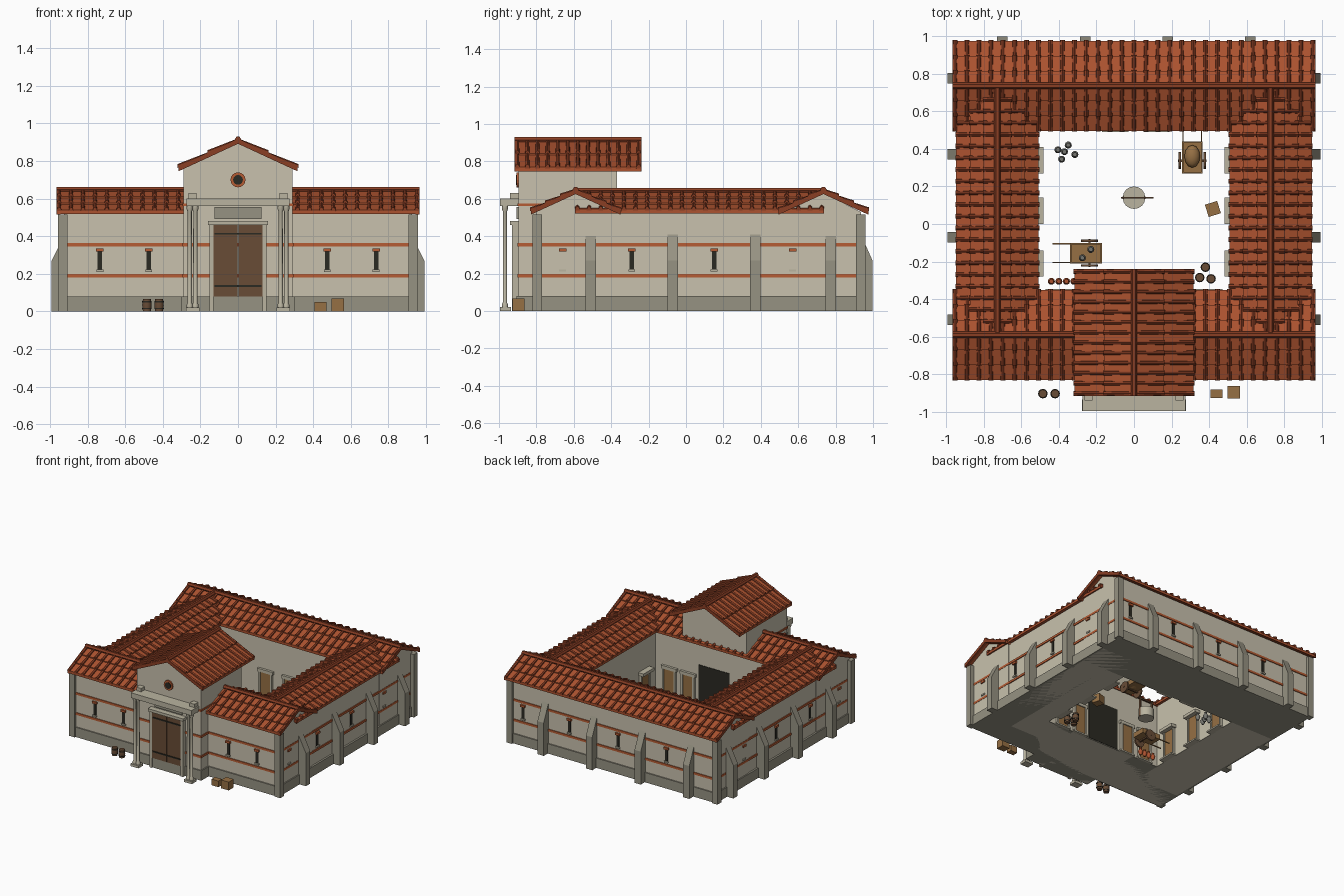
import bpy, bmesh, math
from mathutils import Vector, Matrix

if "Cube" in bpy.data.objects:
    bpy.data.objects.remove(bpy.data.objects["Cube"])


def material(name, r, g, b):
    m = bpy.data.materials.new(name)
    lin = [((c / 255 + 0.055) / 1.055) ** 2.4 for c in (r, g, b)]
    m.diffuse_color = (*lin, 1)
    m.use_nodes = True
    m.node_tree.nodes["Principled BSDF"].inputs["Base Color"].default_value = m.diffuse_color
    return m


PLASTER = material("plaster", 200, 193, 173)
STONE = material("stone", 150, 146, 130)
PALE = material("pale_stone", 186, 180, 160)
TILE = material("roof_tile", 172, 82, 47)
TILE_DARK = material("dark_tile", 138, 62, 36)
BAND = material("red_band", 182, 92, 52)
WOOD = material("wood", 150, 112, 68)
GATE_WOOD = material("dark_wood", 104, 76, 54)
DARK = material("shadow_black", 42, 41, 34)
POT = material("grey_pot", 118, 118, 112)


def loft(bm, rings, cap=True):
    rows = [[bm.verts.new(p) for p in r] for r in rings]
    n = len(rows[0])
    for a, b in zip(rows, rows[1:]):
        for i in range(n):
            bm.faces.new((a[i], a[(i + 1) % n], b[(i + 1) % n], b[i]))
    if cap:
        bm.faces.new(rows[0][::-1])
        bm.faces.new(rows[-1])


def box(bm, x0, x1, y0, y1, z0, z1):
    loft(bm, [[(x0, y0, z), (x1, y0, z), (x1, y1, z), (x0, y1, z)] for z in (z0, z1)])


def prism(bm, axis, profile, a, b):
    # profile lies across the axis, as (other horizontal, z)
    put = (lambda u, v, z: (u, v, z)) if axis == "x" else (lambda u, v, z: (v, u, z))
    loft(bm, [[put(u, v, z) for v, z in profile] for u in (a, b)])


def lathe(bm, x, y, profile, n=12):
    loft(bm, [[(x + r * math.cos(6.28319 * i / n), y + r * math.sin(6.28319 * i / n), z)
               for i in range(n)] for r, z in profile])


def disc(bm, axis, x, y, z, r, depth, n=14):
    rings = []
    for d in (-depth / 2, depth / 2):
        ring = []
        for i in range(n):
            c, s = r * math.cos(6.28319 * i / n), r * math.sin(6.28319 * i / n)
            ring.append((x + d, y + c, z + s) if axis == "x" else (x + c, y + d, z + s))
        rings.append(ring)
    loft(bm, rings)


def finish(name, bm, mat, smooth=False):
    bmesh.ops.recalc_face_normals(bm, faces=bm.faces[:])
    me = bpy.data.meshes.new(name)
    bm.to_mesh(me)
    bm.free()
    me.materials.append(mat)
    ob = bpy.data.objects.new(name, me)
    bpy.context.collection.objects.link(ob)
    if smooth:
        me.shade_smooth()
        me.set_sharp_from_angle(angle=math.radians(40))
    return ob


def boxes(name, mat, *dims):
    bm = bmesh.new()
    for d in dims:
        box(bm, *d)
    return finish(name, bm, mat)


def roof(name, axis, c, half, a, b, ze, zr, rows=3, step=0.064):
    # stepped pan tiles, cover tiles running downhill, ridge and end trims
    put = (lambda u, v, z: (u, c + v, z)) if axis == "x" else (lambda u, v, z: (c + v, u, z))
    pans, covers = bmesh.new(), bmesh.new()
    n = round((b - a) / step)
    for s in (-1, 1):
        for r in range(rows):
            t0, t1 = r / rows, (r + 1) / rows
            v0, v1 = s * half * (1 - t0), s * half * (1 - t1)
            z0, z1 = ze + (zr - ze) * t0, ze + (zr - ze) * t1
            prism(pans, axis, [(c + v0, z0 - 0.018), (c + v0, z0 + 0.004), (c + v1, z1 - 0.004),
                               (c + v1, z1 - 0.018)], a, b)
            for i in range(n + 1):
                u = a + 0.01 + (b - a - 0.02) * i / n
                rings = []
                for v, z, w in ((v0 + s * 0.004, z0 + 0.004, 0.013), (v1, z1 - 0.006, 0.010)):
                    rings.append([put(u + w * k, v, z + h) for k, h in
                                  ((-1, -0.006), (-0.75, 0.009), (0, 0.015), (0.75, 0.009), (1, -0.006))])
                loft(covers, rings)
        # sloping boards at both gable ends
        for u0, u1 in ((a - 0.004, a + 0.016), (b - 0.016, b + 0.004)):
            prism(covers, axis, [(c + s * half, ze - 0.02), (c + s * half, ze + 0.008),
                                 (c, zr + 0.008), (c, zr - 0.02)], u0, u1)
    prism(covers, axis, [(c + 0.017 * math.cos(k * math.pi / 3), zr + 0.003 + 0.017 * math.sin(k * math.pi / 3))
                         for k in range(6)], a - 0.004, b + 0.004)
    finish(name + "_pans", pans, TILE)
    finish(name + "_covers", covers, TILE_DARK)


def house(c, w0, w1, ze, zr):
    return [(w0, 0), (w1, 0), (w1, ze), (c, zr), (w0, ze)]


# Four wings around the open courtyard, and the taller gatehouse
bm = bmesh.new()
prism(bm, "x", house(-0.59, -0.8, -0.365, 0.53, 0.63), -0.925, 0.925)
prism(bm, "x", house(0.735, 0.51, 0.935, 0.53, 0.63), -0.925, 0.925)
for s in (-1, 1):
    prism(bm, "y", house(s * 0.728, s * 0.53, s * 0.92, 0.525, 0.62), -0.6, 0.74)
prism(bm, "y", house(0, -0.29, 0.29, 0.76, 0.892), -0.895, -0.37)
finish("walls", bm, PLASTER)

roof("front_roof", "x", -0.59, 0.24, -0.962, 0.962, 0.535, 0.645)
roof("back_roof", "x", 0.735, 0.24, -0.962, 0.962, 0.535, 0.645)
for s, side in ((-1, "left"), (1, "right")):
    roof(side + "_roof", "y", s * 0.727, 0.22, -0.59, 0.735, 0.54, 0.64)
roof("gatehouse_roof", "y", 0, 0.318, -0.912, -0.243, 0.765, 0.912, rows=2, step=0.056)

# Plinth, corner pilasters and sloped buttresses
P = 0.08
boxes("plinth", STONE, (-0.935, 0.935, -0.81, -0.6, 0, P), (-0.935, 0.935, 0.7, 0.945, 0, P),
      (-0.935, -0.7, -0.7, 0.8, 0, P), (0.7, 0.935, -0.7, 0.8, 0, P),
      (-0.3, -0.13, -0.905, -0.79, 0, P), (0.13, 0.3, -0.905, -0.79, 0, P), (-0.14, 0.14, -0.92, -0.8, 0, P),
      (-0.925, 0.925, -0.8, -0.364, 0, 0.006), (-0.925, 0.925, 0.509, 0.93, 0, 0.006),
      (-0.92, -0.529, -0.6, 0.74, 0, 0.006), (0.529, 0.92, -0.6, 0.74, 0, 0.006))
boxes("corner_pilasters", STONE, *[(min(x, x - s * 0.05), max(x, x - s * 0.05), y, y + 0.05, 0, 0.515)
                                   for s in (-1, 1) for x in (s * 0.957,) for y in (-0.82, 0.91)])
bm = bmesh.new()
for s in (-1, 1):
    for y in (-0.51, -0.07, 0.37, 0.775):
        prism(bm, "y", [(s * 0.91, 0), (s * 0.992, 0), (s * 0.992, 0.27), (s * 0.92, 0.41), (s * 0.91, 0.41)],
              y - 0.028, y + 0.028)
for x in (-0.7, -0.26, 0.18, 0.62):
    prism(bm, "x", [(0.92, 0), (0.997, 0), (0.997, 0.27), (0.935, 0.41), (0.92, 0.41)], x - 0.028, x + 0.028)
finish("buttresses", bm, STONE)

# Painted bands around the outside
bands = []
for z0, z1 in ((0.18, 0.198), (0.345, 0.363)):
    bands += [(-0.928, 0.928, -0.806, -0.79, z0, z1), (-0.92, 0.92, 0.92, 0.941, z0, z1),
              (-0.296, 0.296, -0.901, -0.79, z0, z1)]
    bands += [(min(s * 0.9, s * 0.927), max(s * 0.9, s * 0.927), -0.79, 0.93, z0, z1) for s in (-1, 1)]
bands.append((-0.296, 0.296, -0.901, -0.7, 0.56, 0.575))
boxes("painted_bands", BAND, *bands)


# Slit windows with a tile cap and a stone sill
def outward(kind, p, w, d):
    if kind == "front":
        return (p - w, p + w, -0.8 - d, -0.79)
    if kind == "back":
        return (p - w, p + w, 0.92, 0.935 + d)
    return (0.91, 0.92 + d, p - w, p + w) if kind == "right" else (-0.92 - d, -0.91, p - w, p + w)


slots = [("front", s * x) for s in (-1, 1) for x in (0.735, 0.475)]
slots += [(k, y) for k in ("left", "right") for y in (-0.66, -0.29, 0.15, 0.57)]
slots += [("back", x) for x in (0.82, 0.4, -0.04, -0.48)]
boxes("window_slits", DARK, *[outward(k, p, 0.012, 0.004) + (0.22, 0.32) for k, p in slots])
boxes("window_caps", BAND, *[outward(k, p, 0.02, 0.015) + (0.318, 0.335) for k, p in slots])
boxes("window_sills", PALE, *[outward(k, p, 0.018, 0.012) + (0.21, 0.222) for k, p in slots])

# Main gate with iron straps, frame, tablet and round window
boxes("gate_leaves", GATE_WOOD, (-0.13, -0.002, -0.925, -0.89, 0.08, 0.46), (0.002, 0.13, -0.925, -0.89, 0.08, 0.46))
boxes("gate_straps", DARK, *[(-0.125, 0.125, -0.93, -0.92, z, z + 0.01) for z in (0.13, 0.408)])
boxes("gate_frame", PALE, (-0.152, -0.13, -0.93, -0.89, 0, 0.465), (0.13, 0.152, -0.93, -0.89, 0, 0.465),
      (-0.16, 0.16, -0.94, -0.89, 0.46, 0.482))
boxes("gate_tablet", STONE, (-0.125, 0.125, -0.905, -0.89, 0.492, 0.555))
for nm, r, d, m in (("round_window_rim", 0.04, 0.02, BAND), ("round_window", 0.026, 0.028, DARK)):
    bm = bmesh.new()
    disc(bm, "y", 0, -0.895, 0.7, r, d, 16)
    finish(nm, bm, m)
boxes("rear_passage", DARK, (-0.14, 0.14, -0.37, -0.361, 0.006, 0.35))

# Portico with paired columns
bm = bmesh.new()
for s in (-1, 1):
    for x in (0.227, 0.257):
        lathe(bm, s * x, -0.968, [(0.017, 0.02), (0.017, 0.035), (0.012, 0.045), (0.011, 0.53),
                                  (0.017, 0.545), (0.017, 0.56)], 10)
finish("portico_columns", bm, PALE, True)
dims = [(-0.275, 0.275, -0.995, -0.89, 0.56, 0.602)]
for s in (-1, 1):
    x = s * 0.242
    dims += [(x - 0.036, x + 0.036, -0.995, -0.935, 0, 0.02), (x - 0.022, x + 0.022, -0.94, -0.89, 0.602, 0.63)]
boxes("portico_beam_and_bases", PALE, *dims)

# Courtyard doors with stone surrounds
doors, frames = [], []


def add_door(place, depth):
    doors.append(place(-0.045, 0.045, 0.012) + (0.012, 0.24))
    frames.append(place(-0.07, 0.07, depth) + (0.24, 0.265))
    frames.append(place(-0.07, 0.07, depth) + (0, 0.012))
    for o in (-0.06, 0.045):
        frames.append(place(o, o + 0.015, 0.02) + (0.012, 0.24))


for y in (0.34, 0.07, -0.21):
    add_door(lambda a, b, d: (0.53 - d, 0.535, y + a, y + b), 0.047)
    add_door(lambda a, b, d: (-0.535, -0.53 + d, y + a, y + b), 0.047)
for x in (-0.4, -0.23, 0.23, 0.4):
    add_door(lambda a, b, d: (x + a, x + b, -0.37, -0.365 + d), 0.02)
for x in (-0.1, 0.12):
    add_door(lambda a, b, d: (x + a, x + b, 0.51 - d, 0.515), 0.02)
boxes("courtyard_doors", WOOD, *doors)
boxes("door_surrounds", PALE, *frames)

# Well with winch
bm = bmesh.new()
lathe(bm, 0, 0.14, [(0.06, 0), (0.06, 0.075)], 16)
finish("well", bm, PALE, True)
boxes("well_winch", GATE_WOOD, (-0.062, -0.052, 0.133, 0.147, 0, 0.17), (0.052, 0.062, 0.133, 0.147, 0, 0.17),
      (-0.068, 0.105, 0.135, 0.145, 0.15, 0.16))


# Two hand carts, one with pots and one with a sack
def cart(name, x, y, turn):
    move = Matrix.Translation((x, y, 0)) @ Matrix.Rotation(turn, 4, "Z")
    body = boxes(name + "_body", WOOD, (-0.085, 0.085, -0.055, 0.055, 0.05, 0.06),
                 (-0.085, 0.085, -0.055, -0.047, 0.06, 0.09), (-0.085, 0.085, 0.047, 0.055, 0.06, 0.09),
                 (-0.085, -0.077, -0.05, 0.05, 0.06, 0.09), (0.077, 0.085, -0.05, 0.05, 0.06, 0.09),
                 (-0.18, -0.08, -0.053, -0.046, 0.05, 0.057), (-0.18, -0.08, 0.046, 0.053, 0.05, 0.057))
    bm = bmesh.new()
    for w in (-0.066, 0.066):
        disc(bm, "y", 0.018, w, 0.045, 0.045, 0.012)
    box(bm, 0.012, 0.024, -0.075, 0.075, 0.04, 0.05)
    for ob in (body, finish(name + "_wheels", bm, GATE_WOOD)):
        ob.data.transform(move)


cart("pot_cart", -0.255, -0.155, 0)
cart("sack_cart", 0.31, 0.355, -math.pi / 2)
bm = bmesh.new()
bmesh.ops.create_uvsphere(bm, u_segments=12, v_segments=8, radius=1,
                          matrix=Matrix.Translation((0.31, 0.36, 0.08)) @ Matrix.Diagonal((0.042, 0.06, 0.035, 1)))
finish("sack", bm, WOOD, True)

# Pots, jars, barrels and crates
JAR = [(0.008, 0), (0.018, 0.02), (0.019, 0.032), (0.009, 0.048), (0.012, 0.056)]
bm = bmesh.new()
for x, y, z in ((-0.405, 0.395, 0), (-0.35, 0.42, 0), (-0.37, 0.385, 0), (-0.315, 0.37, 0), (-0.385, 0.345, 0),
                (-0.275, -0.18, 0.06), (-0.23, -0.135, 0.06)):
    lathe(bm, x, y, [(r, h + z) for r, h in JAR], 10)
finish("grey_pots", bm, POT, True)
bm = bmesh.new()
for i in range(4):
    lathe(bm, -0.44 + 0.04 * i, -0.305, JAR, 10)
finish("clay_jars", bm, TILE, True)
bm, hoops = bmesh.new(), bmesh.new()
for x, y in ((-0.485, -0.903), (-0.42, -0.903), (0.35, -0.285), (0.41, -0.292), (0.38, -0.23)):
    lathe(bm, x, y, [(0.021, 0), (0.025, 0.033), (0.021, 0.066)])
    for z in (0.012, 0.048):
        lathe(hoops, x, y, [(0.0255, z), (0.0255, z + 0.006)])
finish("barrels", bm, GATE_WOOD, True)
finish("barrel_hoops", hoops, DARK, True)
boxes("crates", WOOD, (0.408, 0.47, -0.925, -0.88, 0, 0.05), (0.497, 0.565, -0.928, -0.863, 0, 0.068))
crate = boxes("turned_crate", WOOD, (-0.034, 0.034, -0.034, 0.034, 0, 0.065))
crate.data.transform(Matrix.Translation((0.42, 0.08, 0)) @ Matrix.Rotation(0.3, 4, "Z"))
